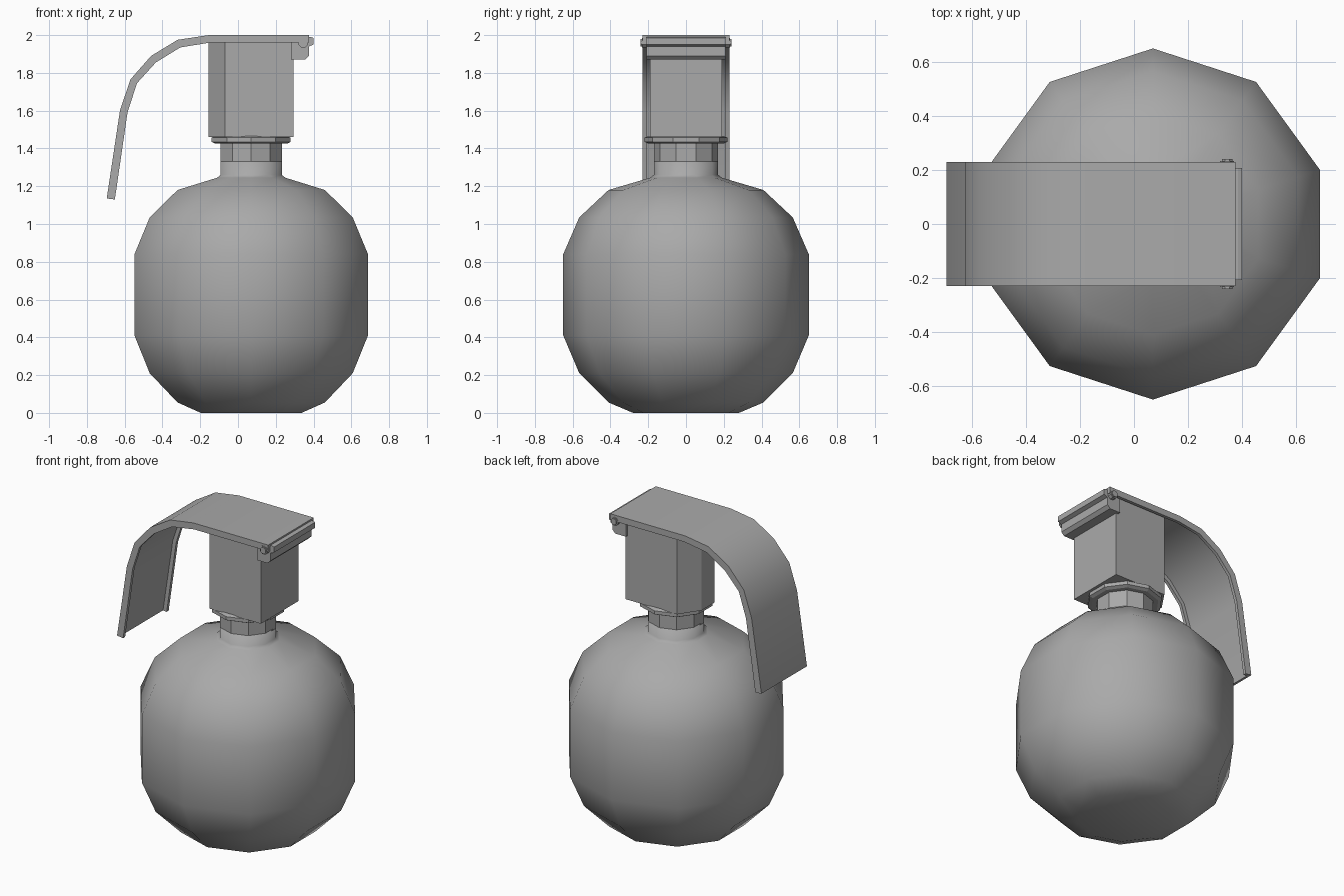
import bpy
import bmesh
from math import cos, sin, pi, radians

cube = bpy.data.objects.get("Cube")
if cube:
    bpy.data.objects.remove(cube)

grey = bpy.data.materials.new("plain grey")
grey.use_nodes = True
colour = (0.4, 0.4, 0.4, 1)
grey.diffuse_color = colour
grey.node_tree.nodes["Principled BSDF"].inputs["Base Color"].default_value = colour

AXIS_X = 0.07   # the round parts are centred here
SIDES = 10


def make(name, bm):
    bmesh.ops.recalc_face_normals(bm, faces=bm.faces)
    mesh = bpy.data.meshes.new(name)
    bm.to_mesh(mesh)
    bm.free()
    mesh.materials.append(grey)
    obj = bpy.data.objects.new(name, mesh)
    bpy.context.collection.objects.link(obj)
    return obj


def lathe(name, profile):
    """Ten-sided turned solid from (radius, height) points."""
    bm = bmesh.new()
    rings = []
    for r, z in profile:
        angles = [pi / 2 + 2 * pi * i / SIDES for i in range(SIDES)]
        rings.append([bm.verts.new((AXIS_X + r * cos(a), r * sin(a), z)) for a in angles])
    for low, high in zip(rings, rings[1:]):
        for i in range(SIDES):
            j = (i + 1) % SIDES
            bm.faces.new((low[i], low[j], high[j], high[i]))
    bm.faces.new(rings[0])
    bm.faces.new(rings[-1])
    return make(name, bm)


def prism(name, outline, start, end, axis="y"):
    """Outline extruded along y (points are x, z) or along z (points are x, y)."""
    bm = bmesh.new()

    def ring(d):
        return [bm.verts.new((u, d, v) if axis == "y" else (u, v, d)) for u, v in outline]

    a, b = ring(start), ring(end)
    bm.faces.new(a)
    bm.faces.new(b)
    for i in range(len(a)):
        j = (i + 1) % len(a)
        bm.faces.new((a[i], a[j], b[j], b[i]))
    return make(name, bm)


def smooth(obj, angle=None):
    bpy.ops.object.select_all(action="DESELECT")
    obj.select_set(True)
    bpy.context.view_layer.objects.active = obj
    if angle is None:
        bpy.ops.object.shade_smooth()
    else:
        bpy.ops.object.shade_smooth_by_angle(angle=radians(angle))


# Round body with its short smooth neck root
body = lathe("body", [(0.28, 0), (0.41, 0.055), (0.565, 0.21), (0.65, 0.41),
                      (0.65, 0.84), (0.565, 1.035), (0.41, 1.18),
                      (0.19, 1.245), (0.17, 1.26), (0.17, 1.33)])
smooth(body)

# Faceted neck and collar
lathe("neck", [(0.17, 1.32), (0.17, 1.44)])
lathe("collar", [(0.2, 1.425), (0.22, 1.435), (0.22, 1.457), (0.2, 1.465)])

# Head block, narrowed on the lever side
prism("head", [(0.295, -0.19), (0.295, 0.19), (-0.07, 0.19),
               (-0.155, 0.065), (-0.155, -0.065), (-0.07, -0.19)], 1.46, 1.985, "z")

# Lever: thin bent sheet with a flange down each side
outer = [(0.375, 2.0), (-0.155, 2.0), (-0.32, 1.975), (-0.46, 1.89),
         (-0.57, 1.765), (-0.625, 1.6), (-0.695, 1.135)]
inner = [(0.375, 1.96), (-0.15, 1.96), (-0.305, 1.935), (-0.435, 1.855),
         (-0.535, 1.745), (-0.585, 1.59), (-0.652, 1.13)]
sheet = [(a + (c - a) * 0.4, b + (d - b) * 0.4) for (a, b), (c, d) in zip(outer, inner)]
smooth(prism("lever_sheet", outer + sheet[::-1], -0.228, 0.228), 30)
for side, name in ((-1, "lever_flange_right"), (1, "lever_flange_left")):
    smooth(prism(name, outer + inner[::-1], side * 0.21, side * 0.23), 30)

# Catch at the hinge end of the lever
prism("catch", [(0.28, 1.87), (0.355, 1.87), (0.375, 1.89), (0.375, 1.94),
                (0.4, 1.95), (0.4, 1.985), (0.385, 1.99), (0.28, 1.99)], -0.208, 0.208)

# Hinge pin with a raised rim round each end
octagon = [(cos(2 * pi * (i + 0.5) / 8), sin(2 * pi * (i + 0.5) / 8)) for i in range(8)]
for name, r, reach in (("hinge_rim", 0.028, 0.233), ("hinge_pin", 0.021, 0.24)):
    prism(name, [(0.345 + r * u, 1.96 + r * v) for u, v in octagon], -reach, reach)
